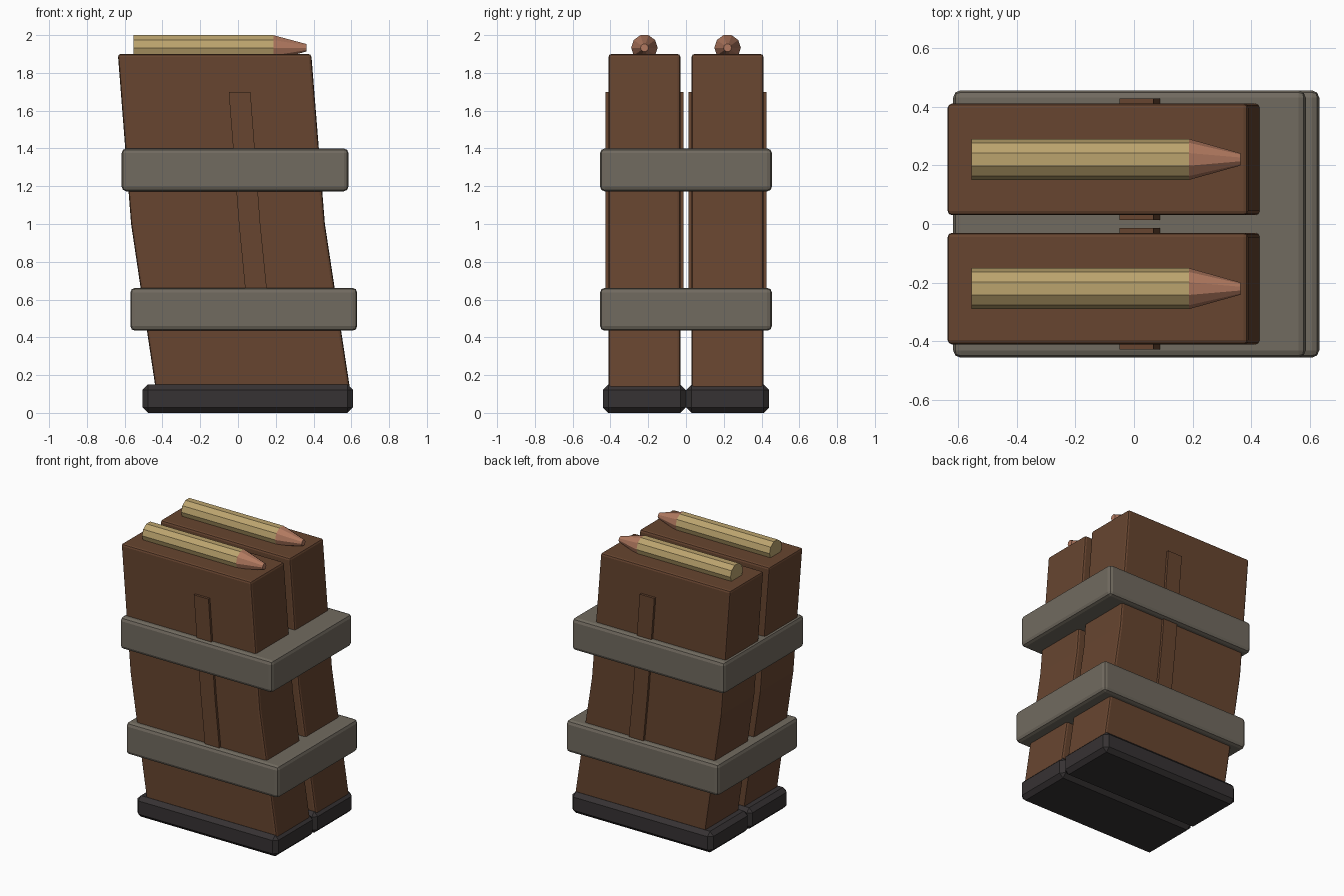
import bpy, bmesh, math

if "Cube" in bpy.data.objects:
    bpy.data.objects.remove(bpy.data.objects["Cube"])


def material(name, rgb):
    m = bpy.data.materials.new(name)
    m.diffuse_color = (*rgb, 1)
    m.use_nodes = True
    m.node_tree.nodes["Principled BSDF"].inputs["Base Color"].default_value = m.diffuse_color
    return m


BROWN = material("brown_shell", (0.135, 0.059, 0.029))
GREY = material("grey_band", (0.165, 0.145, 0.115))
DARK = material("dark_base", (0.037, 0.032, 0.033))
BRASS = material("brass", (0.50, 0.37, 0.155))
COPPER = material("copper", (0.44, 0.19, 0.115))


def finish(name, bm, mats, bevel=0, segments=1):
    bmesh.ops.recalc_face_normals(bm, faces=bm.faces[:])
    me = bpy.data.meshes.new(name)
    bm.to_mesh(me)
    bm.free()
    for m in mats:
        me.materials.append(m)
    ob = bpy.data.objects.new(name, me)
    bpy.context.collection.objects.link(ob)
    if bevel:
        b = ob.modifiers.new("bevel", 'BEVEL')
        b.width, b.segments = bevel, segments
        b.limit_method, b.angle_limit = 'ANGLE', math.radians(30)
    return ob


def prism(name, profile, y0, y1, mat, bevel=0, segments=1):
    """Extrude an (x, z) outline along y."""
    bm = bmesh.new()
    face = bm.faces.new([bm.verts.new((x, y0, z)) for x, z in profile])
    ext = bmesh.ops.extrude_face_region(bm, geom=[face])
    verts = [v for v in ext["geom"] if isinstance(v, bmesh.types.BMVert)]
    bmesh.ops.translate(bm, verts=verts, vec=(0, y1 - y0, 0))
    return finish(name, bm, [mat], bevel, segments)


def box(name, x0, x1, y0, y1, z0, z1, mat, bevel, segments=1):
    return prism(name, [(x0, z0), (x1, z0), (x1, z1), (x0, z1)],
                 y0, y1, mat, bevel, segments)


def cartridge(name, y, z):
    """Ten-sided case with a tapered tip, lying along x."""
    bm = bmesh.new()
    rings = []
    for x, r in ((-0.553, 0.07), (0.187, 0.07), (0.362, 0.021)):
        rings.append([bm.verts.new((x, y + r * math.cos(i * math.tau / 10),
                                    z + r * math.sin(i * math.tau / 10)))
                      for i in range(10)])
    bm.faces.new(rings[0])
    bm.faces.new(rings[2]).material_index = 1
    for k in range(2):
        for i in range(10):
            j = (i + 1) % 10
            f = bm.faces.new((rings[k][i], rings[k][j],
                              rings[k + 1][j], rings[k + 1][i]))
            f.material_index = k
    finish(name, bm, [BRASS, COPPER])


SHELL = [(-0.432, 0.1), (0.597, 0.1), (0.46, 1.0), (0.388, 1.9),
         (-0.636, 1.9), (-0.566, 1.0)]
RIB = [(0.053, 0.5), (0.168, 0.5), (0.118, 1.0), (0.066, 1.7),
       (-0.049, 1.7), (0.005, 1.0)]

# Two magazines side by side, each with base plate, side ribs and top round
for side, s in (("front", -1), ("back", 1)):
    c = s * 0.22
    prism(side + "_magazine", SHELL, c - 0.19, c + 0.19, BROWN, 0.015, 2)
    prism(side + "_side_ribs", RIB, c - 0.207, c + 0.207, BROWN)
    box(side + "_base_plate", -0.505, 0.608, c - 0.219, c + 0.219,
        0, 0.15, DARK, 0.028)
    cartridge(side + "_round", c, 1.933)

# Tape bands holding the pair together
box("upper_band", -0.616, 0.585, -0.455, 0.455, 1.173, 1.4, GREY, 0.025, 2)
box("lower_band", -0.57, 0.631, -0.455, 0.455, 0.435, 0.662, GREY, 0.025, 2)
